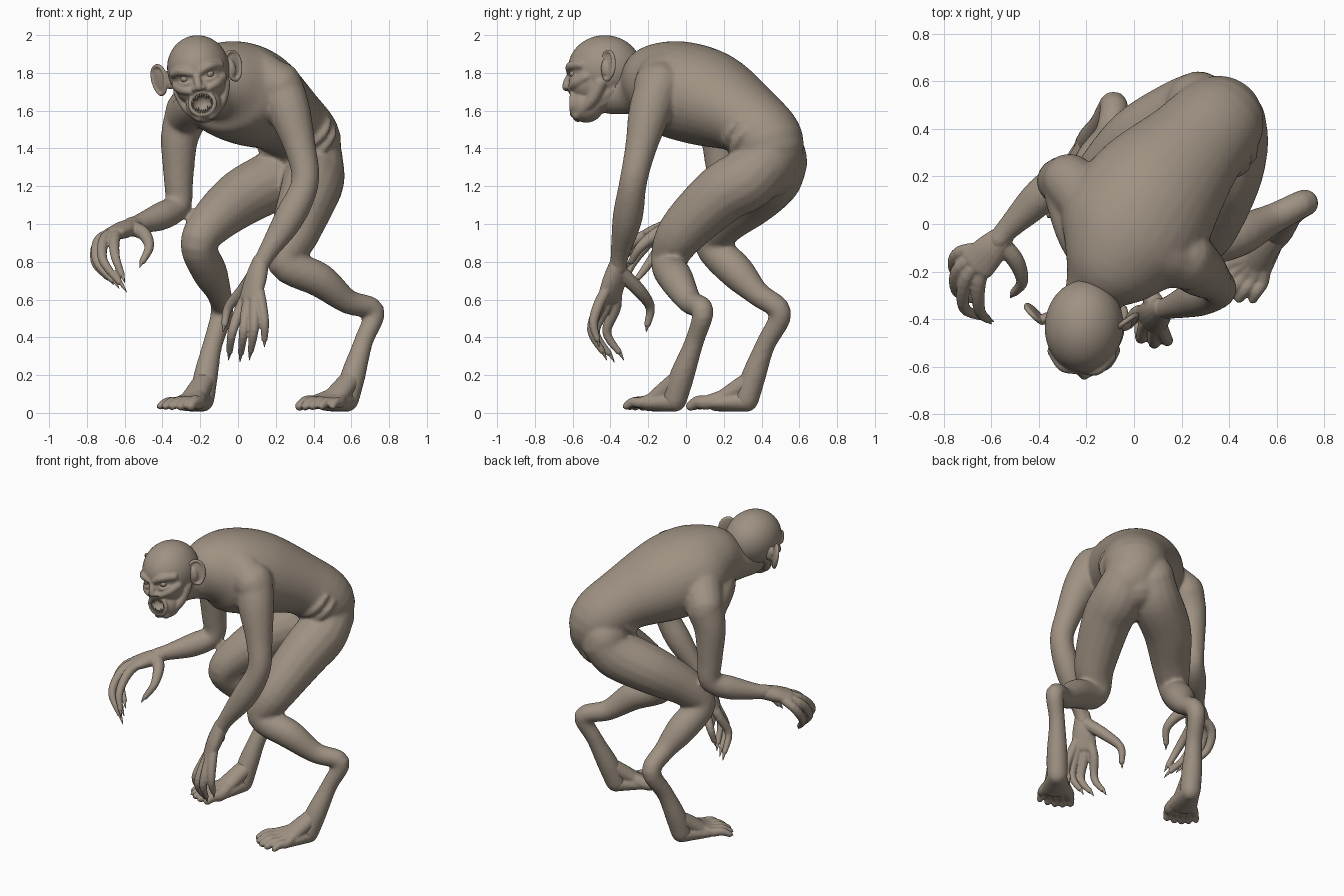
import bpy, bmesh, math
from mathutils import Vector, Matrix

default = bpy.data.objects.get("Cube")
if default:
    bpy.data.objects.remove(default, do_unlink=True)

skin = bpy.data.materials.new("grey_brown_skin")
skin.use_nodes = True
skin_colour = (0.345, 0.285, 0.225, 1)
skin.diffuse_color = skin_colour
skin.node_tree.nodes["Principled BSDF"].inputs["Base Color"].default_value = skin_colour


def spline(points, steps):
    """Catmull-Rom samples through points of any dimension."""
    padded = [points[0]] + points + [points[-1]]
    result = []
    for i in range(len(points) - 1):
        a, b, c, d = padded[i:i + 4]
        for k in range(steps):
            t = k / steps
            result.append([q + t * ((r - p) + t * ((2 * p - 5 * q + 4 * r - s)
                           + t * (3 * q - p - 3 * r + s))) / 2
                           for p, q, r, s in zip(a, b, c, d)])
    return result + [points[-1]]


def loft(bm, points, side=(1, 0, 0), steps=5, sides=16):
    """Rounded tube through (x, y, z, radius) or (x, y, z, half width, half depth)."""
    full = [list(p) + [p[3]] * (5 - len(p)) for p in points]
    path = spline(full, steps)
    centres = [Vector(p[:3]) for p in path]
    last = len(path) - 1
    across = Vector(side)
    frames = []
    for i, p in enumerate(path):
        along = (centres[min(i + 1, last)] - centres[max(i - 1, 0)]).normalized()
        across = across - along * across.dot(along)
        if across.length < 0.05:
            across = along.orthogonal()
        across.normalize()
        frames.append((centres[i], along, across.copy(), max(p[3], 0.001), max(p[4], 0.001)))

    def cap(frame, sign):
        centre, along, u, a, b = frame
        for degrees in (25, 50, 70, 85):
            angle = math.radians(degrees)
            shrink = math.cos(angle)
            yield (centre + along * sign * min(a, b) * math.sin(angle), along, u,
                   a * shrink, b * shrink)

    rows = list(cap(frames[0], -1))[::-1] + frames + list(cap(frames[-1], 1))
    rings = []
    for centre, along, u, a, b in rows:
        v = along.cross(u)
        turns = [math.tau * k / sides for k in range(sides)]
        rings.append([bm.verts.new(centre + u * a * math.cos(t) + v * b * math.sin(t))
                      for t in turns])
    for low, high in zip(rings, rings[1:]):
        for k in range(sides):
            n = (k + 1) % sides
            bm.faces.new((low[k], low[n], high[n], high[k]))
    bm.faces.new(rings[0][::-1])
    bm.faces.new(rings[-1])


def ellipsoid(bm, centre, radii, turn=0):
    matrix = (Matrix.Translation(centre) @ Matrix.Rotation(math.radians(turn), 4, 'Z')
              @ Matrix.Diagonal((*radii, 1)))
    bmesh.ops.create_icosphere(bm, subdivisions=4, radius=1, matrix=matrix)


def finish(name, bm, voxel=0, smoothing=0, cutter=None, matrix=None):
    """Turn a bmesh into an object, fusing its pieces into one skin if asked."""
    if matrix:
        bmesh.ops.transform(bm, matrix=matrix, verts=bm.verts)
    bmesh.ops.recalc_face_normals(bm, faces=bm.faces)
    mesh = bpy.data.meshes.new(name)
    bm.to_mesh(mesh)
    bm.free()
    ob = bpy.data.objects.new(name, mesh)
    bpy.context.scene.collection.objects.link(ob)
    if voxel:
        fuse = ob.modifiers.new("fuse", 'REMESH')
        fuse.mode = 'VOXEL'
        fuse.voxel_size = voxel
        relax = ob.modifiers.new("relax", 'SMOOTH')
        relax.factor = 0.5
        relax.iterations = smoothing
        if cutter:
            cut = ob.modifiers.new("cut", 'BOOLEAN')
            cut.operation = 'DIFFERENCE'
            cut.object = cutter
        graph = bpy.context.evaluated_depsgraph_get()
        ob.data = bpy.data.meshes.new_from_object(ob.evaluated_get(graph))
        ob.modifiers.clear()
    ob.data.materials.clear()
    ob.data.materials.append(skin)
    for face in ob.data.polygons:
        face.use_smooth = True
        face.material_index = 0
    return ob


def digit(flesh, claws, points, radii, claw_radius):
    """One finger or toe: a jointed tube whose last stretch is a claw."""
    points = [Vector(p) for p in points]
    tip = points[-1]
    nail = points[-2].lerp(tip, 0.7)
    loft(flesh, [(*p, r) for p, r in zip(points[:-1] + [nail], radii)], sides=10)
    root = points[-2].lerp(tip, 0.6)
    middle = root.lerp(tip, 0.5) + Vector((0, 0, 0.004))
    loft(claws, [(*root, claw_radius), (*middle, claw_radius * 0.75), (*tip, 0.002)], sides=8)


# Torso, from seat to neck
body = bmesh.new()
across_body = Vector((0.83, -0.53, 0.12))
loft(body, [(.35, .45, 1.27, .13, .13), (.36, .44, 1.42, .195, .185), (.25, .32, 1.555, .225, .195),
            (.085, .125, 1.66, .295, .255), (-.03, -.06, 1.715, .305, .257),
            (-.1, -.18, 1.735, .225, .213), (-.165, -.29, 1.71, .13, .135),
            (-.2, -.4, 1.7, .115, .12)], side=across_body, sides=32)
# Shoulder girdle, right breast and buttocks
loft(body, [(-.27, .18, 1.6, .115), (-.03, -.05, 1.81, .15), (.22, -.16, 1.73, .12)], side=(0, 0, 1))
loft(body, [(-.28, .13, 1.57, .1), (-.22, -.04, 1.63, .105), (-.14, -.17, 1.67, .1)])
ellipsoid(body, (.4, .425, 1.34), (.155, .155, .17))
ellipsoid(body, (.27, .495, 1.34), (.14, .145, .17))
# Skin folds wrapping both hips
spine_way, belly_way = Vector((-.4, -.6, .65)), Vector((-.35, -.55, -.75))
for s in (-1, 1):
    for lift in (-0.03, 0.04):
        crease = []
        for k in range(5):
            turn = -0.2 + k * 0.3
            spot = (Vector((.32, .385, 1.47)) + spine_way * lift
                    + across_body * s * 0.21 * math.cos(turn) + belly_way * 0.185 * math.sin(turn))
            crease.append((*spot, (.01, .02, .024, .02, .01)[k]))
        loft(body, crease)

# Arms
loft(body, [(.22, -.14, 1.74, .12), (.27, -.19, 1.6, .114), (.33, -.24, 1.4, .084),
            (.355, -.28, 1.22, .074), (.27, -.31, 1.03, .08), (.15, -.35, .84, .05),
            (.11, -.36, .76, .047)])
loft(body, [(-.27, .18, 1.58, .118), (-.31, .18, 1.45, .1), (-.315, .19, 1.25, .08),
            (-.32, .19, 1.1, .071), (-.41, .1, 1.04, .075), (-.53, -.02, 1.0, .05),
            (-.57, -.07, .99, .047)])

# Legs, from hip over knee and hock to heel
loft(body, [(.41, .42, 1.33, .15), (.4, .33, 1.24, .165), (.375, .185, 1.155, .158),
            (.3, -.025, .95, .13), (.25, -.09, .795, .096), (.43, -.05, .705, .092),
            (.58, .02, .59, .066), (.72, .09, .54, .058), (.665, .045, .38, .051),
            (.61, -.02, .2, .066), (.575, -.06, .07, .066)])
loft(body, [(.27, .5, 1.32, .145), (.2, .45, 1.24, .16), (.02, .345, 1.14, .152),
            (-.135, .2, 1.01, .122), (-.21, .14, .89, .096), (-.15, .27, .745, .094),
            (-.1, .38, .63, .066), (-.085, .5, .53, .06), (-.135, .42, .36, .053),
            (-.17, .36, .2, .065), (-.19, .32, .07, .066)])
finish("body", body, voxel=0.011, smoothing=12)


# Hands: a flat palm, four fingers and a thumb
def hand(name, wrist, knuckle_centre, palm_side, fingers, thumb):
    flesh, claws = bmesh.new(), bmesh.new()
    wrist, centre = Vector(wrist), Vector(knuckle_centre)
    loft(flesh, [(*wrist, .048, .044), (*wrist.lerp(centre, 0.5), .07, .047),
                 (*centre, .078, .036)], side=palm_side)
    for joints in fingers:
        digit(flesh, claws, [wrist.lerp(centre, 0.4)] + joints, (.024, .03, .025, .017), .013)
    digit(flesh, claws, [wrist.lerp(centre, 0.2)] + thumb, (.042, .037, .026, .018), .014)
    finish(name, flesh, voxel=0.006, smoothing=3)
    finish(name + "_claws", claws)


hand("left_hand", (.12, -.355, .8), (.065, -.405, .61), (-.65, .75, 0),
     [[(.12, -.45, .6), (.14, -.49, .48), (.14, -.46, .35)],
      [(.09, -.45, .58), (.085, -.5, .44), (.06, -.42, .28)],
      [(.05, -.42, .57), (.03, -.48, .43), (.01, -.38, .27)],
      [(.02, -.37, .57), (-.03, -.42, .43), (-.05, -.33, .28)]],
     [(.03, -.25, .65), (-.05, -.19, .56), (-.08, -.21, .43)])
hand("right_hand", (-.55, -.05, .99), (-.66, -.17, .95), (.75, -.6, .1),
     [[(-.73, -.12, .91), (-.755, -.19, .8), (-.66, -.28, .68)],
      [(-.73, -.18, .92), (-.745, -.28, .8), (-.63, -.34, .66)],
      [(-.7, -.22, .93), (-.715, -.35, .81), (-.59, -.41, .64)],
      [(-.65, -.24, .93), (-.65, -.36, .83), (-.6, -.42, .69)]],
     [(-.5, -.15, .95), (-.47, -.24, .88), (-.52, -.31, .77)])


# Feet: a sloping instep, a flat sole and five fanned toes
def foot(name, ankle, heel, base_pair, tip_pair):
    flesh, claws = bmesh.new(), bmesh.new()
    ankle, heel = Vector(ankle), Vector(heel)
    bases, tips = [[Vector((*p, 0)) for p in pair] for pair in (base_pair, tip_pair)]
    forward = (tips[0] + tips[1] - bases[0] - bases[1]).normalized()
    spread = bases[1] - bases[0]
    ball = (bases[0] + bases[1]) / 2 + Vector((0, 0, .05))
    loft(flesh, [(*heel, .062, .056), (*heel.lerp(ball, 0.5), .078, .05),
                 (*ball, .095, .042)], side=spread)
    loft(flesh, [(*ankle, .058, .055), (*ankle.lerp(ball, 0.5), .066, .052),
                 (*ball, .08, .042)], side=spread)
    instep = heel.lerp(ball, 0.4) + Vector((0, 0, .04))
    for k in range(5):
        t = k / 4
        bulge = forward * 0.06 * math.sin(math.pi * (0.15 + 0.7 * t))
        base = bases[0].lerp(bases[1], t) + bulge * 0.5 + Vector((0, 0, .057))
        tip = tips[0].lerp(tips[1], t) + bulge + Vector((0, 0, .028))
        middle = base.lerp(tip, 0.5) + Vector((0, 0, .014))
        thick = 1.25 - 0.3 * t
        digit(flesh, claws, [instep, base, middle, tip],
              [thick * r for r in (.04, .032, .028, .021)], .016)
    finish(name, flesh, voxel=0.007, smoothing=3)
    finish(name + "_claws", claws)


foot("left_foot", (.6, -.03, .18), (.575, -.06, .063),
     [(.42, -.15), (.55, -.22)], [(.33, -.22), (.51, -.31)])
foot("right_foot", (-.17, .36, .18), (-.19, .32, .063),
     [(-.2, .13), (-.31, .2)], [(-.24, .03), (-.41, .12)])

# Head, shaped facing forward and then tilted into place
tilt = (Matrix.Translation((-.21, -.43, 1.823)) @ Matrix.Rotation(math.radians(-5), 4, 'Z')
        @ Matrix.Rotation(math.radians(-11), 4, 'Y'))
head, eyes, ears, teeth = [bmesh.new() for _ in range(4)]
ellipsoid(head, (0, 0, 0), (.165, .195, .177))
ellipsoid(head, (0, -.07, -.08), (.135, .12, .12))
ellipsoid(head, (0, -.095, -.195), (.095, .095, .095))
# Throat and nose
loft(head, [(0, .04, -.1, .12), (0, -.05, -.16, .095), (0, -.1, -.2, .08)])
loft(head, [(0, -.175, -.02, .018), (0, -.2, -.075, .02), (0, -.203, -.1, .022)])
for s in (-1, 1):
    # Brow, cheekbone, lower lid, nostril, jaw edge
    loft(head, [(s * .02, -.183, -.022, .02), (s * .075, -.175, .0, .024),
                (s * .125, -.115, -.005, .024)])
    loft(head, [(s * .12, -.09, -.07, .03), (s * .09, -.145, -.095, .028),
                (s * .045, -.175, -.115, .02)])
    loft(head, [(s * .035, -.175, -.063, .009), (s * .065, -.175, -.073, .01),
                (s * .1, -.15, -.062, .009)])
    ellipsoid(head, (s * .022, -.193, -.105), (.018, .018, .015))
    loft(head, [(s * .12, -.01, -.1, .035), (s * .09, -.06, -.19, .032), (s * .03, -.14, -.255, .028)])
    ellipsoid(eyes, (s * .066, -.157, -.042), (.024, .024, .02))
    # Ear: thin shell with a raised rim and a root
    reach = s * .2 - .018
    ellipsoid(ears, (reach, .04, -.02), (.056, .012, .076), turn=s * 42)
    rim = []
    for k in range(13):
        turn = math.tau * k / 12
        wide = (.048 + .008 * math.sin(turn)) * math.cos(turn)
        rim.append((reach + s * wide * .75, .032 + wide * .66, -.02 + .076 * math.sin(turn), .011))
    loft(ears, rim, side=(0, 1, 0), sides=8)
    ellipsoid(ears, (s * .165, .02, -.03), (.03, .025, .05))

# Open mouth: lips, hollow and pointed teeth
mouth = -.188
loft(head, [(.066 * math.cos(k * math.tau / 16), -.168, mouth + .06 * math.sin(k * math.tau / 16),
             .013) for k in range(17)], side=(0, 1, 0), sides=8)
hollow = bmesh.new()
ellipsoid(hollow, (0, -.19, mouth), (.058, .07, .052))
cutter = finish("mouth_cutter", hollow, matrix=tilt)
for k in range(-4, 5):
    x = k * .012
    edge = .056 * math.sqrt(1 - (x / .063) ** 2)
    length = .036 if abs(k) in (2, 4) else .026
    for s in (-1, 1):
        loft(teeth, [(x, -.165, mouth + s * edge, .0065), (x, -.17, mouth + s * (edge - length / 2), .005),
                     (x, -.172, mouth + s * (edge - length), .001)], sides=8, steps=2)
finish("head", head, voxel=0.006, smoothing=6, cutter=cutter, matrix=tilt)
bpy.data.objects.remove(cutter, do_unlink=True)
finish("ears", ears, voxel=0.005, smoothing=3, matrix=tilt)
finish("eyes", eyes, matrix=tilt)
finish("teeth", teeth, matrix=tilt)
